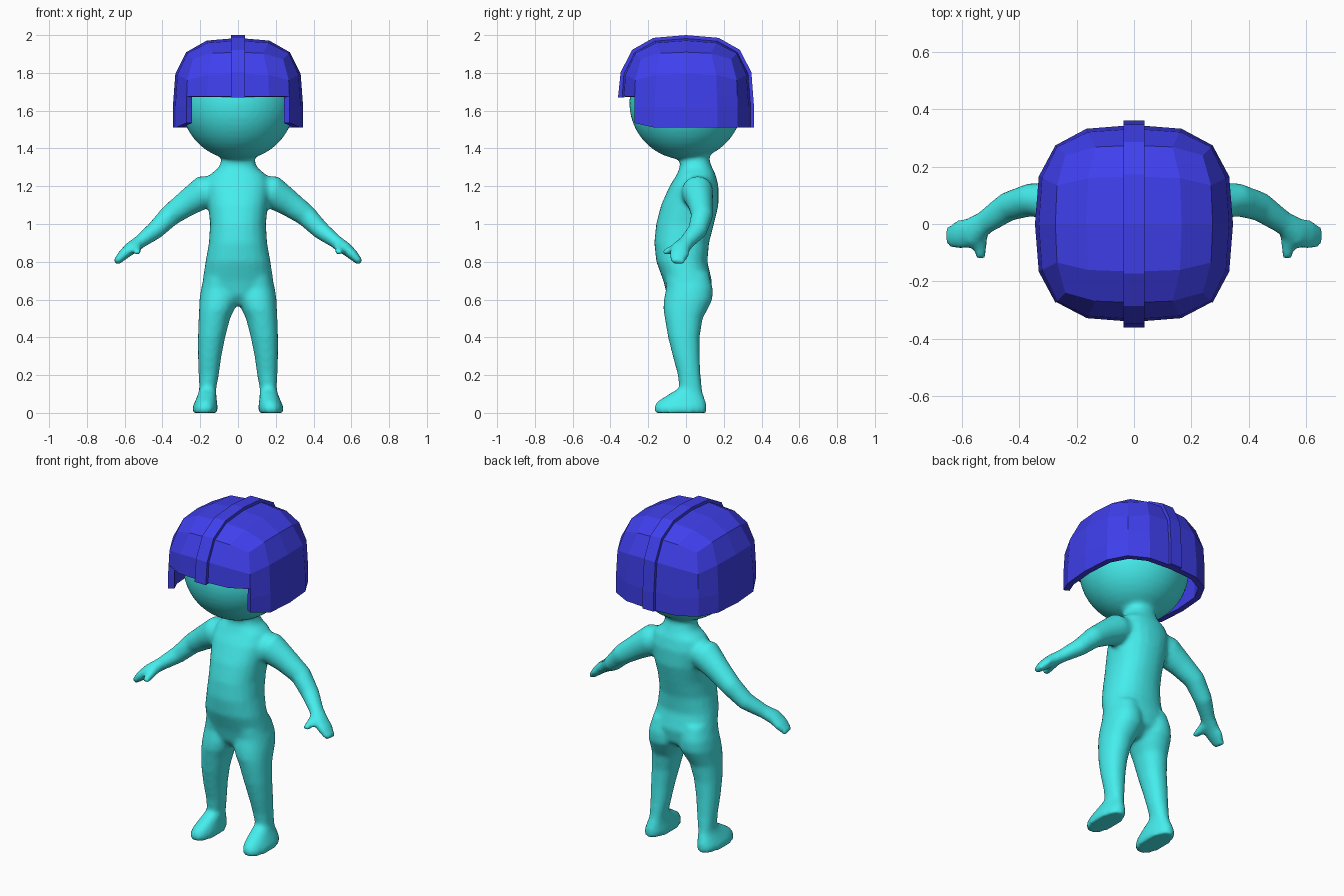
import bpy, bmesh, math
from mathutils import Vector

if "Cube" in bpy.data.objects:
    bpy.data.objects.remove(bpy.data.objects["Cube"])


def material(name, rgb):
    m = bpy.data.materials.new(name)
    m.diffuse_color = (*rgb, 1)
    m.use_nodes = True
    m.node_tree.nodes["Principled BSDF"].inputs["Base Color"].default_value = m.diffuse_color
    return m


def finish(bm, name, mat):
    me = bpy.data.meshes.new(name)
    bm.to_mesh(me)
    bm.free()
    ob = bpy.data.objects.new(name, me)
    bpy.context.collection.objects.link(ob)
    me.materials.append(mat)
    return ob


def loft(bm, rings, n=24, power=2.0):
    """Closed tube through rings given as (centre, axis_u, axis_v)."""
    loops = []
    for c, u, v in rings:
        loop = []
        for i in range(n):
            a = 2 * math.pi * i / n
            ca, sa = math.cos(a), math.sin(a)
            k = (abs(ca) ** power + abs(sa) ** power) ** (-1 / power)
            loop.append(bm.verts.new(c + u * ca * k + v * sa * k))
        loops.append(loop)
    for a, b in zip(loops, loops[1:]):
        for i in range(n):
            bm.faces.new((a[i], a[(i + 1) % n], b[(i + 1) % n], b[i]))
    bm.faces.new(loops[0][::-1])
    bm.faces.new(loops[-1])


def level_rings(table, s=1):
    """Horizontal rings from (z, centre x, half width, front y, back y)."""
    return [(Vector((s * x, (f + b) / 2, z)), Vector((w, 0, 0)), Vector((0, (b - f) / 2, 0)))
            for z, x, w, f, b in table]


def limb_rings(table, s, hint):
    """Rings square to a path of (x, y, z, radius u, radius v)."""
    pts = [Vector((s * p[0], p[1], p[2])) for p in table]
    out = []
    for i, p in enumerate(pts):
        t = (pts[min(i + 1, len(pts) - 1)] - pts[max(i - 1, 0)]).normalized()
        u = (hint - t * hint.dot(t)).normalized()
        out.append((p, u * table[i][3], t.cross(u) * table[i][4]))
    return out


TORSO = [(.57, 0, .06, -.06, .06), (.62, 0, .16, -.10, .125), (.70, 0, .187, -.12, .137),
         (.80, 0, .172, -.157, .113), (.90, 0, .154, -.168, .122), (1.0, 0, .148, -.158, .148),
         (1.1, 0, .158, -.132, .172), (1.2, 0, .17, -.087, .172), (1.26, 0, .15, -.05, .157),
         (1.30, 0, .10, -.033, .138), (1.34, 0, .088, -.032, .124), (1.42, 0, .088, -.032, .122)]
LEG = [(.74, .095, .08, -.11, .12), (.66, .10, .095, -.105, .142), (.60, .102, .102, -.117, .14),
       (.55, .112, .094, -.12, .115), (.50, .125, .083, -.112, .088), (.40, .140, .072, -.095, .072),
       (.30, .150, .062, -.07, .072), (.20, .155, .053, -.043, .077), (.13, .160, .045, -.035, .084),
       (.10, .163, .048, -.09, .09), (.06, .170, .058, -.152, .105), (.03, .174, .067, -.17, .11),
       (0, .175, .065, -.168, .108)]
ARM = [(.08, .06, 1.19, .07, .07), (.18, .06, 1.17, .085, .088), (.27, .075, 1.11, .067, .07),
       (.36, .085, 1.045, .058, .058), (.44, .06, .965, .052, .048), (.52, .005, .905, .042, .036),
       (.57, -.03, .87, .052, .034), (.61, -.038, .835, .052, .028), (.648, -.045, .795, .036, .018)]
THUMB = [(.53, -.01, .89, .026, .026), (.535, -.07, .865, .024, .024), (.535, -.12, .848, .016, .018)]

cyan = material("cyan", (.06, .85, .85))
blue = material("blue", (.05, .05, .85))

# Body: torso, head, arms and legs fused into one smooth skin
bm = bmesh.new()
loft(bm, level_rings(TORSO), power=2.3)
for s in (1, -1):
    loft(bm, level_rings(LEG, s), power=2.2)
    loft(bm, limb_rings(ARM, s, Vector((0, 1, 0))))
    loft(bm, limb_rings(THUMB, s, Vector((0, 0, 1))))
head = bmesh.ops.create_uvsphere(bm, u_segments=48, v_segments=24, radius=.30)
bmesh.ops.translate(bm, verts=head["verts"], vec=(0, 0, 1.64))
bmesh.ops.recalc_face_normals(bm, faces=bm.faces)
body = finish(bm, "body", cyan)
rm = body.modifiers.new("fuse", "REMESH")
rm.mode = "VOXEL"
rm.voxel_size = .013
rm.use_smooth_shade = True
sm = body.modifiers.new("relax", "SMOOTH")
sm.factor = .5
sm.iterations = 5

# Helmet shell: faceted rounded cube with straight lower walls
R, H, ZC, RIM, BROW = .345, .365, 1.62, 1.51, 1.675


def rounded(p, grow=0):
    k = (abs(p.x) ** 3 + abs(p.y) ** 3 + abs(p.z) ** 3) ** (-1 / 3)
    return Vector((p.x * k * (R + grow), p.y * k * (R + grow), ZC + p.z * k * (H + grow)))


bm = bmesh.new()
bmesh.ops.create_cube(bm, size=2)
bmesh.ops.subdivide_edges(bm, edges=bm.edges[:], cuts=3, use_grid_fill=True)
bmesh.ops.delete(bm, geom=[v for v in bm.verts if v.co.z < -.9], context="VERTS")
for v in bm.verts:
    low = v.co.z < -.1
    v.co = rounded(Vector((v.co.x, v.co.y, max(v.co.z, 0))))
    if low:
        v.co.z = RIM
# Face opening, leaving cheek guards with a raised front corner
bmesh.ops.bisect_plane(bm, geom=bm.verts[:] + bm.edges[:] + bm.faces[:],
                       plane_co=(0, 0, BROW), plane_no=(0, 0, 1))
opening = [f for f in bm.faces
           if f.calc_center_median().y < -.26 and f.calc_center_median().z < BROW]
bmesh.ops.delete(bm, geom=opening, context="FACES")
for v in bm.verts:
    if v.co.y < -.26 and v.co.z < RIM + .01:
        v.co.z = RIM + .025
helmet = finish(bm, "helmet", blue)
so = helmet.modifiers.new("thickness", "SOLIDIFY")
so.thickness = .035
so.offset = -1

# Raised ridge strip running from brow over the crown to the nape
arc = [(-1, .1), (-1, .5), (-1, 1), (-.5, 1), (0, 1), (.5, 1), (1, 1), (1, .5), (1, 0)]
bm = bmesh.new()
rows = []
for y, z in arc + [None]:
    pass
    row = []
    break
path = [Vector((0, y, z)) for y, z in arc]
for grow in (.015, -.02):
    line = [rounded(p, grow) for p in path]
    line[0].z = BROW - .005
    line.append(Vector((0, line[-1].y, RIM)))
    for x in (-.037, .037):
        rows.append([bm.verts.new((x, p.y, p.z)) for p in line])
quad = [rows[0], rows[1], rows[3], rows[2]]
for a, b in zip(quad, quad[1:] + quad[:1]):
    for i in range(len(a) - 1):
        bm.faces.new((a[i], b[i], b[i + 1], a[i + 1]))
for end in (0, -1):
    bm.faces.new([r[end] for r in quad])
bmesh.ops.recalc_face_normals(bm, faces=bm.faces)
finish(bm, "helmet_ridge", blue)
